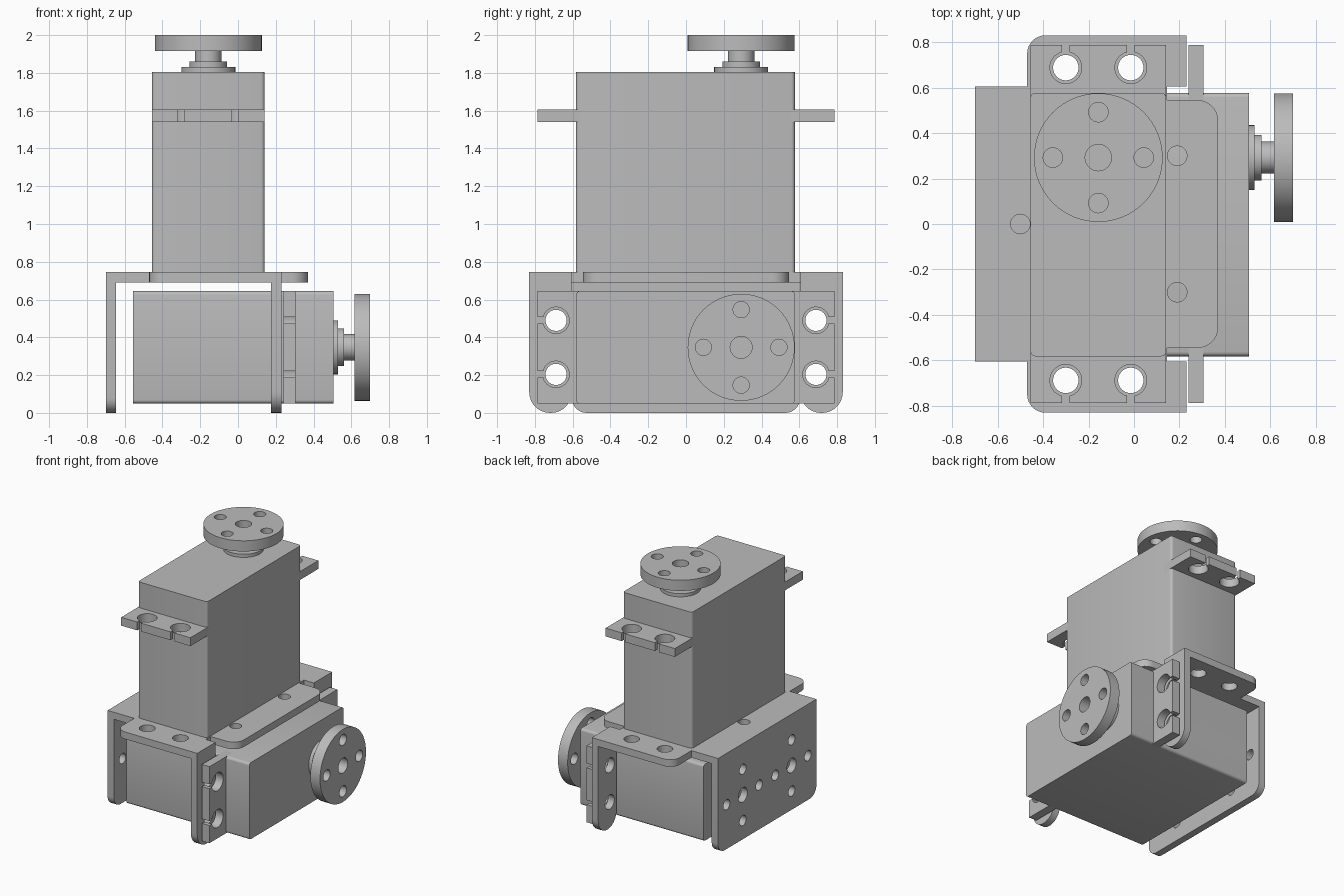
import bpy, bmesh
from math import pi, sin, cos
from mathutils import Matrix, Vector

cube = bpy.data.objects.get("Cube")
if cube:
    bpy.data.objects.remove(cube)

gray = bpy.data.materials.new("plain gray")
gray.use_nodes = True
COLOUR = (0.5, 0.5, 0.5, 1)
gray.diffuse_color = COLOUR
gray.node_tree.nodes["Principled BSDF"].inputs["Base Color"].default_value = COLOUR


def circle(x, y, r, n=40):
    return [(x + r * cos(2 * pi * i / n), y + r * sin(2 * pi * i / n)) for i in range(n)]


def rounded(corners, n=8):
    """Outline from (x, y, fillet radius) corners."""
    pts = []
    for i, (x, y, r) in enumerate(corners):
        p = Vector((x, y))
        if r == 0:
            pts.append((x, y))
            continue
        before = Vector(corners[i - 1][:2])
        after = Vector(corners[(i + 1) % len(corners)][:2])
        s = p + (before - p).normalized() * r
        e = p + (after - p).normalized() * r
        c = s + e - p
        for k in range(n + 1):
            t = pi / 2 * k / n
            pts.append(tuple(c + (s - c) * cos(t) + (e - c) * sin(t)))
    return pts


def slab(name, loops, low, high, frame=Matrix()):
    """Extrude an outline with holes from low to high along the frame's z."""
    curve = bpy.data.curves.new(name, "CURVE")
    curve.dimensions = "2D"
    curve.fill_mode = "BOTH"
    curve.extrude = (high - low) / 2
    for loop in loops:
        spline = curve.splines.new("POLY")
        spline.points.add(len(loop) - 1)
        for point, (x, y) in zip(spline.points, loop):
            point.co = (x, y, 0, 1)
        spline.use_cyclic_u = True
    temp = bpy.data.objects.new(name + " outline", curve)
    bpy.context.collection.objects.link(temp)
    deps = bpy.context.evaluated_depsgraph_get()
    deps.update()
    mesh = bpy.data.meshes.new_from_object(temp.evaluated_get(deps))
    bpy.data.objects.remove(temp)
    bpy.data.curves.remove(curve)
    mesh.name = name
    mesh.transform(frame @ Matrix.Translation((0, 0, (low + high) / 2)))
    bm = bmesh.new()
    bm.from_mesh(mesh)
    bmesh.ops.remove_doubles(bm, verts=bm.verts, dist=0.0001)
    bmesh.ops.recalc_face_normals(bm, faces=bm.faces)
    bm.to_mesh(mesh)
    bm.free()
    mesh.materials.clear()
    mesh.materials.append(gray)
    obj = bpy.data.objects.new(name, mesh)
    bpy.context.collection.objects.link(obj)
    bpy.ops.object.select_all(action="DESELECT")
    obj.select_set(True)
    bpy.context.view_layer.objects.active = obj
    bpy.ops.object.shade_smooth_by_angle(angle=0.5)
    return obj


HALF = 0.298      # half width of a motor
HOLE_X = 0.143    # mounting holes, from the motor's middle
HOLE_Y = 0.688
AXIS_Y = 0.292    # output shaft


def tab_outline(side):
    """Mounting tab with two keyhole slots open to its outer edge."""
    pts = [(-HALF, side * 0.5), (HALF, side * 0.5), (HALF, side * 0.787)]
    for x in (HOLE_X, -HOLE_X):
        pts.append((x + 0.017, side * 0.787))
        for k in range(33):
            a = 0.245 + (2 * pi - 0.49) * k / 32
            pts.append((x + 0.07 * sin(a), side * (HOLE_Y + 0.07 * cos(a))))
        pts.append((x - 0.017, side * 0.787))
    return pts + [(-HALF, side * 0.787)]


def motor(name, frame):
    body = rounded([(-HALF, -0.582, 0.02), (HALF, -0.582, 0.02),
                    (HALF, 0.577, 0.02), (-HALF, 0.577, 0.02)], 4)
    slab(name + "_body", [body], 0, 1.06, frame)
    for side, end in ((-1, "front"), (1, "back")):
        slab(f"{name}_{end}_tab", [tab_outline(side)], 0.795, 0.86, frame)
    # stepped collar and shaft
    for part, r, low, high in (("collar", 0.143, 1.05, 1.085),
                               ("upper_collar", 0.1, 1.08, 1.115),
                               ("shaft", 0.07, 1.11, 1.175)):
        slab(f"{name}_{part}", [circle(0, AXIS_Y, r)], low, high, frame)
    # round output disc with a centre hole and four screw holes
    holes = [circle(0, AXIS_Y, 0.058)]
    for k in range(4):
        holes.append(circle(0.2 * cos(k * pi / 2), AXIS_Y + 0.2 * sin(k * pi / 2), 0.043, 24))
    slab(name + "_disc", [circle(0, AXIS_Y, 0.283, 64)] + holes, 1.172, 1.255, frame)


# two identical motors, one upright and one lying with its shaft toward +x
motor("upper_motor", Matrix.Translation((-0.157, 0, 0.745)))
motor("lower_motor", Matrix.Translation((-0.555, 0, 0.347)) @ Matrix.Rotation(pi / 2, 4, "Y"))

# bracket top plate with ears and a rounded lip
half = [(0.37, 0.545, 0.09), (0.145, 0.545, 0), (0.145, 0.605, 0), (0.23, 0.605, 0),
        (0.23, 0.83, 0), (-0.47, 0.83, 0.08), (-0.47, 0.605, 0), (-0.7, 0.605, 0)]
outline = rounded(half + [(x, -y, r) for x, y, r in reversed(half)])
holes = [circle(-0.5, 0, 0.043, 24)]
for s in (-1, 1):
    holes.append(circle(0.19, s * 0.3, 0.043, 24))
    for x in (-HOLE_X, HOLE_X):
        holes.append(circle(x - 0.157, s * HOLE_Y, 0.056))
slab("bracket_top", [outline] + holes, 0.69, 0.745)

# upright plates are drawn in y and z, thickness along x
UPRIGHT = Matrix(((0, 0, 1, 0), (1, 0, 0, 0), (0, 1, 0, 0), (0, 0, 0, 1)))

# bracket side wall with its hole pattern
MID = 0.345
wall = rounded([(-0.605, 0, 0.08), (0.605, 0, 0.08), (0.605, 0.69, 0), (-0.605, 0.69, 0)])
holes = []
for s in (-1, 1):
    holes.append(circle(s * 0.3, MID, 0.056))
    for y, z in ((0.1, 0), (0.5, 0), (0.3, 0.2), (0.3, -0.2)):
        holes.append(circle(s * y, MID + z, 0.04, 24))
slab("bracket_wall", [wall] + holes, -0.7, -0.645, UPRIGHT)

# bracket legs behind the lower motor's tabs
for s, end in ((-1, "front"), (1, "back")):
    leg = rounded([(s * 0.605, 0, 0.11), (s * 0.83, 0, 0.11), (s * 0.83, 0.69, 0), (s * 0.605, 0.69, 0)])
    holes = [circle(s * HOLE_Y, 0.347 + z, 0.056) for z in (-HOLE_X, HOLE_X)]
    slab(f"bracket_{end}_leg", [leg] + holes, 0.175, 0.23, UPRIGHT)
